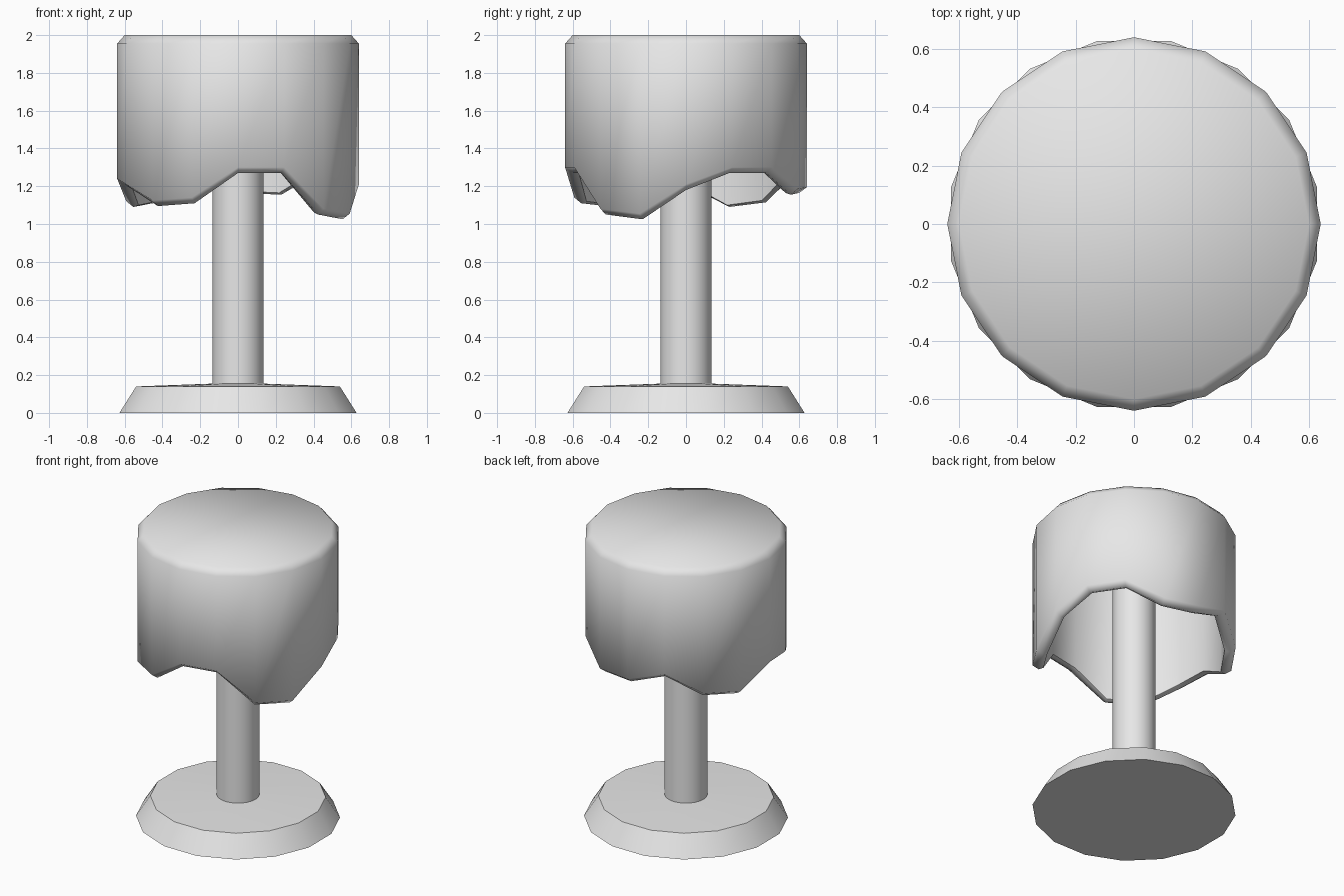
import bpy, bmesh
from math import sin, cos, pi, radians

if "Cube" in bpy.data.objects:
    bpy.data.objects.remove(bpy.data.objects["Cube"], do_unlink=True)

grey = bpy.data.materials.new("plain_grey")
grey.use_nodes = True
grey.diffuse_color = (0.8, 0.8, 0.8, 1)
grey.node_tree.nodes["Principled BSDF"].inputs["Base Color"].default_value = (0.8, 0.8, 0.8, 1)


def lathe(name, rings, sides, turn=0.0, smooth_angle=30):
    """Skin rings of (radius, height); a height may be a list with one value per side."""
    bm = bmesh.new()
    loops = []
    for radius, height in rings:
        heights = height if isinstance(height, list) else [height] * sides
        loops.append([bm.verts.new((radius * cos(turn + 2 * pi * i / sides),
                                    radius * sin(turn + 2 * pi * i / sides), h))
                      for i, h in enumerate(heights)])
    for low, high in zip(loops, loops[1:]):
        for i in range(sides):
            j = (i + 1) % sides
            bm.faces.new((low[i], low[j], high[j], high[i]))
    bm.faces.new(loops[0][::-1])
    bm.faces.new(loops[-1])
    bmesh.ops.recalc_face_normals(bm, faces=bm.faces)
    mesh = bpy.data.meshes.new(name)
    bm.to_mesh(mesh)
    bm.free()
    mesh.materials.append(grey)
    obj = bpy.data.objects.new(name, mesh)
    bpy.context.collection.objects.link(obj)
    bpy.ops.object.select_all(action="DESELECT")
    obj.select_set(True)
    bpy.context.view_layer.objects.active = obj
    bpy.ops.object.shade_smooth_by_angle(angle=radians(smooth_angle))
    return obj


# Foot: wide bevelled disc with a slightly raised middle
lathe("base", [(0.64, 0), (0.55, 0.14), (0.14, 0.155)], 16, turn=pi / 16)

# Post running up inside the cap
lathe("post", [(0.135, 0.14), (0.135, 1.92)], 24)

# Hollow cap with a ragged hem, heights listed counter-clockwise from +x
hem = [1.18, 1.27, 1.27, 1.155, 1.165, 1.245, 1.115, 1.09,
       1.21, 1.18, 1.095, 1.11, 1.27, 1.27, 1.05, 1.025]
outer_hem = [h + 0.03 for h in hem]
inner_hem = [h + 0.01 for h in hem]
lathe("cap", [(0.57, 1.92), (0.57, inner_hem), (0.6, hem), (0.64, outer_hem),
              (0.64, 1.955), (0.6, 2)], 16, smooth_angle=70)
